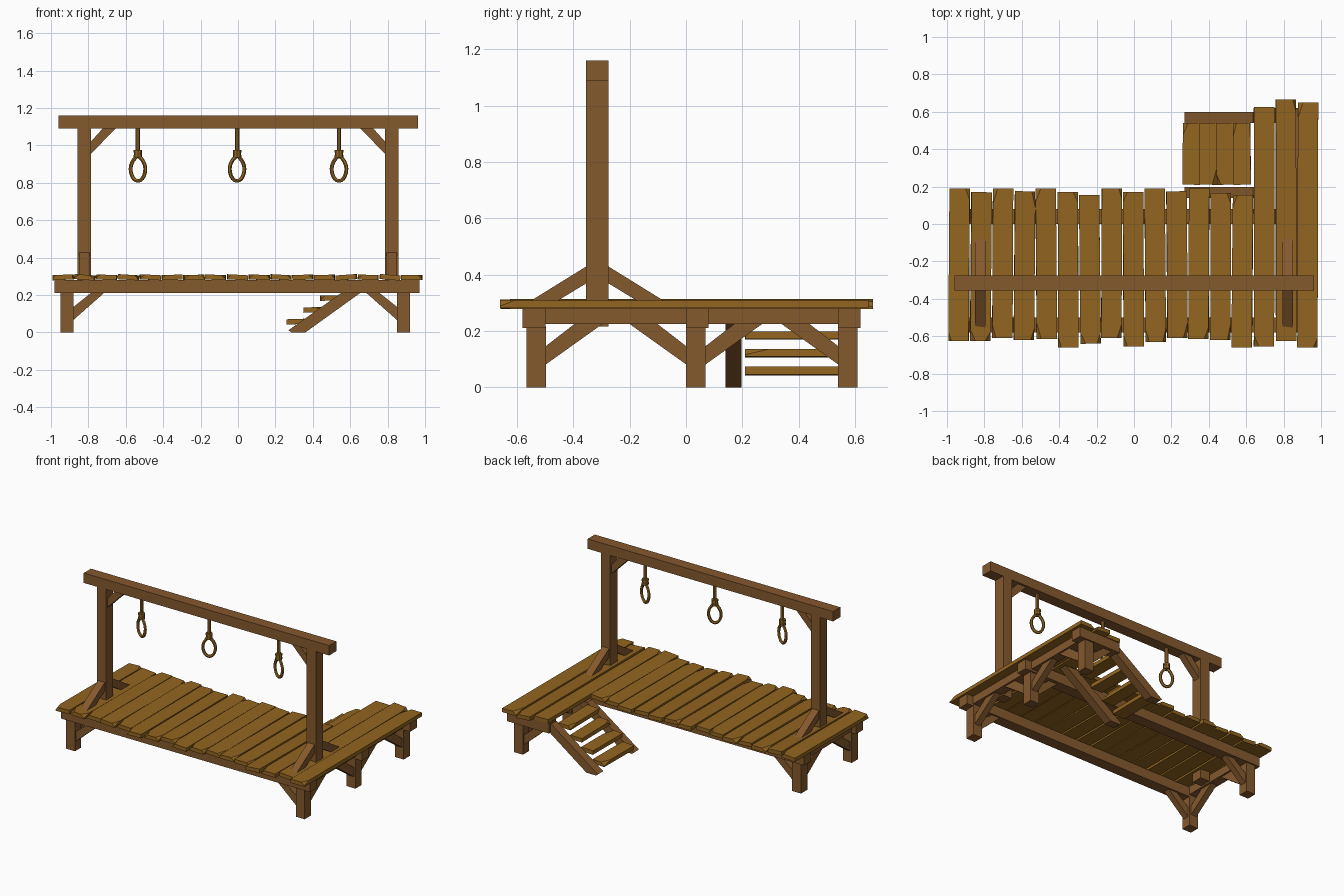
import bpy, bmesh, math, random
from mathutils import Matrix, Vector

random.seed(4)
cube = bpy.data.objects.get("Cube")
if cube:
    bpy.data.objects.remove(cube, do_unlink=True)


def material(name, rgb):
    m = bpy.data.materials.new(name)
    m.use_nodes = True
    m.diffuse_color = (*rgb, 1)
    m.node_tree.nodes["Principled BSDF"].inputs["Base Color"].default_value = (*rgb, 1)
    return m


PLANK = material("golden plank wood", (0.29, 0.13, 0.014))
BEAM = material("brown beam wood", (0.235, 0.1, 0.027))
ROPE = material("rope tan", (0.29, 0.135, 0.02))


def hull(name, points, mat, matrix=None):
    """Convex solid around the points."""
    bm = bmesh.new()
    for p in points:
        bm.verts.new(p)
    bmesh.ops.convex_hull(bm, input=bm.verts)
    bmesh.ops.dissolve_limit(bm, angle_limit=0.01, verts=bm.verts, edges=bm.edges)
    bmesh.ops.recalc_face_normals(bm, faces=bm.faces)
    if matrix:
        bm.transform(matrix)
    mesh = bpy.data.meshes.new(name)
    bm.to_mesh(mesh)
    bm.free()
    mesh.materials.append(mat)
    obj = bpy.data.objects.new(name, mesh)
    bpy.context.collection.objects.link(obj)
    return obj


def box(name, x, y, z, mat=BEAM):
    return hull(name, [(a, b, c) for a in x for b in y for c in z], mat)


def prism_x(name, yz, x):
    return hull(name, [(a, y, z) for a in x for y, z in yz], BEAM)


def prism_y(name, xz, y):
    return hull(name, [(x, a, z) for a in y for x, z in xz], BEAM)


def plank(name, cx, cy, width, length, z, thick, roll, yaw=0, chips=1):
    """Board along y with chipped top corners."""
    w, l, t = width / 2, length / 2, thick / 2
    chipped = random.sample([(-1, -1), (-1, 1), (1, -1), (1, 1)], chips)
    pts = []
    for sx in (-1, 1):
        for sy in (-1, 1):
            pts.append((sx * w, sy * l, -t))
            if (sx, sy) in chipped:
                a, b = random.uniform(.015, .03), random.uniform(.05, .09)
                pts += [(sx * (w - a), sy * l, t), (sx * w, sy * (l - b), t),
                        (sx * w, sy * l, -t * .5)]
            else:
                pts.append((sx * w, sy * l, t))
    m = (Matrix.Translation((cx, cy, z)) @ Matrix.Rotation(yaw, 4, 'Z')
         @ Matrix.Rotation(roll, 4, 'Y'))
    return hull(name, pts, PLANK, m)


# Deck planks: fourteen short, three long over the landing
front = [.625, .625, .61, .62, .615, .66, .64, .61, .655,
         .63, .61, .615, .62, .66, .655, .625, .66]
back = [.19, .17, .19, .175, .19, .17, .155, .19, .17,
        .19, .175, .19, .165, .155, .625, .665, .65]
for i, (f, b) in enumerate(zip(front, back)):
    long = b > .5
    plank(f"deck_plank_{i + 1}", -.935 + i * .1165, (b - f) / 2, .109, f + b,
          .295, .027, random.uniform(-.08, .08),
          random.uniform(-.005, .005) if long else random.uniform(-.01, .01),
          random.choice((1, 2)))

# Long beams below the deck
box("front_beam", (-.98, .97), (-.58, -.50), (.21, .28))
box("back_beam", (-.98, .97), (0, .08), (.21, .28))
box("landing_beam", (.64, .97), (.54, .62), (.21, .28))

# Legs, side beams and under-deck braces
T = .215
for side, s in (("right", -1), ("left", 1)):
    mid = -.015 + s * .90
    rows = [-.5325, .035] + ([.575] if s > 0 else [])
    box(f"{side}_side_beam", (mid - .035, mid + .035),
        (-.5, rows[-1] - .03), (.225, .28))
    for i, y in enumerate(rows):
        box(f"{side}_leg_{i + 1}", (mid - .035, mid + .035),
            (y - .035, y + .035), (0, T))
        xin = mid - s * .033
        prism_y(f"{side}_cross_brace_{i + 1}",
                [(xin, .065), (xin, .135), (xin - s * .10, T), (xin - s * .17, T)],
                (y - .022, y + .022))
        for d in (-1, 1):
            if (i == 0 and d < 0) or (i == len(rows) - 1 and d > 0):
                continue
            e = y + d * .033
            prism_x(f"{side}_side_brace_{i + 1}_{'back' if d > 0 else 'front'}",
                    [(e, .08), (e, .145), (e + d * .11, .23), (e + d * .21, .23)],
                    (mid - .022, mid + .022))

    # Upright posts with their foot and top braces
    px = s * .822
    box(f"{side}_post", (px - .036, px + .036), (-.355, -.275), (.215, 1.10))
    for d, end in ((-1, "front"), (1, "back")):
        e = -.315 + d * .038
        prism_x(f"{side}_post_foot_brace_{end}",
                [(e, .43), (e, .37), (e + d * .115, .30), (e + d * .21, .30)],
                (px - .027, px + .027))
    xin = s * .787
    prism_y(f"{side}_post_top_brace",
            [(xin, .955), (xin, 1.02), (xin - s * .065, 1.092), (xin - s * .135, 1.092)],
            (-.34, -.29))

# Overhead crossbeam
box("top_crossbeam", (-.96, .963), (-.355, -.275), (1.09, 1.16))

# Side stair: two stringers and four treads
for name, y in (("inner", (.14, .198)), ("outer", (.54, .60))):
    prism_y(f"{name}_stair_stringer",
            [(.27, .012), (.285, 0), (.36, 0), (.735, .27), (.635, .27)], y)
for i in range(4):
    plank(f"stair_tread_{i + 1}", .307 + i * .09, .375, .093, .33,
          .058 + i * .063, .028, random.uniform(-.07, .07),
          random.uniform(-.02, .02), 1)


def tube(name, points, radius, cyclic=False, sides=1):
    """Rope piece following a path."""
    cu = bpy.data.curves.new(name, 'CURVE')
    cu.dimensions = '3D'
    cu.bevel_depth = radius
    cu.bevel_resolution = sides
    cu.use_fill_caps = True
    sp = cu.splines.new('POLY')
    sp.points.add(len(points) - 1)
    for p, co in zip(sp.points, points):
        p.co = (*co, 1)
    sp.use_cyclic_u = cyclic
    cu.materials.append(ROPE)
    obj = bpy.data.objects.new(name, cu)
    bpy.context.collection.objects.link(obj)
    bpy.ops.object.select_all(action='DESELECT')
    obj.select_set(True)
    bpy.context.view_layer.objects.active = obj
    bpy.ops.object.convert(target='MESH')
    bpy.ops.object.shade_smooth_by_angle(angle=math.radians(40))


# Hanging ropes: straight line, wrapped knot and teardrop loop
N = 20
for name, x, turn in (("right", -.535, -20), ("middle", -.005, 20), ("left", .54, -20)):
    c, s = math.cos(math.radians(turn)), math.sin(math.radians(turn))
    at = lambda u, z: Vector((x + u * c, -.315 + u * s, z))
    tube(f"{name}_rope_line", [at(0, 1.095), at(0, .97)], .012)
    for k in range(3):
        z = .943 + k * .013
        tube(f"{name}_rope_wrap_{k + 1}", [at(0, z - .007), at(0, z + .007)],
             .023 - .002 * (k % 2), sides=2)
    loop = []
    for k in range(N):
        a = math.tau * k / N
        taper = 1 - .35 * max(0, math.cos(a)) ** 2
        loop.append(at(.042 * math.sin(a) * taper, .876 + .066 * math.cos(a)))
    tube(f"{name}_rope_loop", loop, .0105, cyclic=True)
